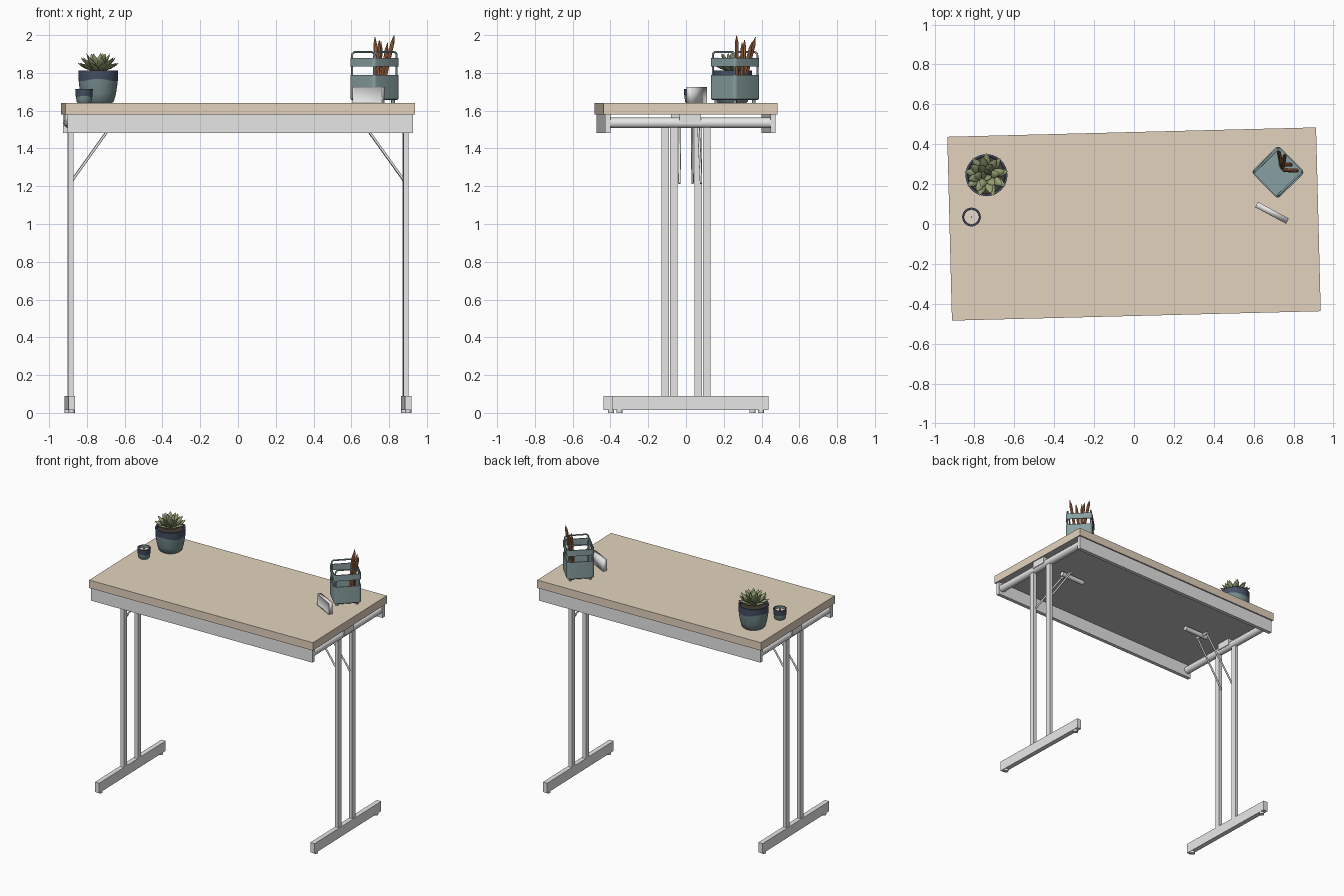
import bpy, bmesh, math
from mathutils import Matrix, Vector

if "Cube" in bpy.data.objects:
    bpy.data.objects.remove(bpy.data.objects["Cube"])

def material(name, r, g, b):
    m = bpy.data.materials.new(name)
    m.diffuse_color = (r, g, b, 1)
    m.use_nodes = True
    m.node_tree.nodes["Principled BSDF"].inputs["Base Color"].default_value = m.diffuse_color
    return m

WOOD = material("beige_wood", .77, .65, .51)
UNDER = material("grey_underside", .55, .55, .55)
METAL = material("light_grey_metal", .80, .80, .80)
TEAL = material("teal_holder", .25, .35, .355)
POT = material("slate_teal_pot", .18, .26, .27)
NAVY = material("navy_glaze", .06, .08, .13)
LEAF = material("leaf_green", .29, .34, .17)
BROWN = material("pencil_brown", .48, .18, .08)
CREAM = material("cream_wax", .80, .70, .60)
SOIL = material("dark_soil", .06, .045, .035)

TURN = Matrix.Rotation(math.radians(1.456), 4, 'Z')   # the desk stands slightly turned
I4 = Matrix.Identity(4)

def add_object(name, mesh, mats, smooth=None):
    ob = bpy.data.objects.new(name, mesh)
    bpy.context.collection.objects.link(ob)
    for m in mats:
        mesh.materials.append(m)
    if smooth:
        bpy.ops.object.select_all(action='DESELECT')
        ob.select_set(True)
        bpy.context.view_layer.objects.active = ob
        bpy.ops.object.shade_smooth_by_angle(angle=math.radians(smooth))
    return ob

def finish(name, bm, mats, smooth=None):
    bmesh.ops.recalc_face_normals(bm, faces=bm.faces)
    me = bpy.data.meshes.new(name)
    bm.to_mesh(me)
    bm.free()
    return add_object(name, me, mats, smooth)

def box(name, x, y, z, mat, xf=TURN):
    """Box from ranges along each axis."""
    bm = bmesh.new()
    c = Vector([(a + b) / 2 for a, b in (x, y, z)])
    s = [abs(b - a) for a, b in (x, y, z)]
    bmesh.ops.create_cube(bm, size=1, matrix=xf @ Matrix.Translation(c) @ Matrix.Diagonal((*s, 1)))
    return finish(name, bm, [mat])

def tube(name, pts, r, mat, xf=TURN, res=3):
    """Round bar along a path."""
    cu = bpy.data.curves.new(name, 'CURVE')
    cu.dimensions, cu.bevel_depth, cu.bevel_resolution, cu.use_fill_caps = '3D', r, res, True
    sp = cu.splines.new('POLY')
    sp.points.add(len(pts) - 1)
    for p, co in zip(sp.points, pts):
        p.co = (*(xf @ Vector(co)), 1)
    tmp = bpy.data.objects.new("tmp", cu)
    bpy.context.collection.objects.link(tmp)
    dg = bpy.context.evaluated_depsgraph_get()
    me = bpy.data.meshes.new_from_object(tmp.evaluated_get(dg))
    bpy.data.objects.remove(tmp)
    me.materials.clear()
    return add_object(name, me, [mat], 40)

def circle(n):
    return [(math.cos(2 * math.pi * i / n), math.sin(2 * math.pi * i / n)) for i in range(n)]

def rounded_square(c, n=5):
    pts = []
    for k in range(4):
        for i in range(n):
            a = math.pi / 2 * (k + i / (n - 1))
            q = math.pi / 2 * (k + .5)
            pts.append((math.copysign(1 - c, math.cos(q)) + c * math.cos(a),
                        math.copysign(1 - c, math.sin(q)) + c * math.sin(a)))
    return pts

def loft(name, outline, rings, mats, xf, closed=False, smooth=40):
    """Sweep outline through rings (size, z, material index[, wave])."""
    bm = bmesh.new()
    loops = []
    for r, z, _, *w in rings:
        wave = w[0] if w else 0
        loops.append([bm.verts.new(xf @ Vector((r * px, r * py, z + wave * math.sin(3 * math.atan2(py, px)))))
                      for px, py in outline])
    n = len(outline)
    last = len(rings) if closed else len(rings) - 1
    for j in range(last):
        a, b = loops[j], loops[(j + 1) % len(rings)]
        for i in range(n):
            k = (i + 1) % n
            bm.faces.new((a[i], a[k], b[k], b[i])).material_index = rings[j][2]
    if not closed:
        bm.faces.new(loops[0]).material_index = rings[0][2]
        bm.faces.new(loops[-1]).material_index = rings[-1][2]
    return finish(name, bm, mats, smooth)

# --- Desk top: wood with a grey underside
top = box("desk_top", (-.925, .925), (-.461, .461), (1.58, 1.64), WOOD)
top.data.materials.append(UNDER)
for p in top.data.polygons:
    if p.normal.z < -.5:
        p.material_index = 1

# --- Long aprons front and back
for s, n in ((-1, "front"), (1, "back")):
    box(n + "_apron", (-.915, .915), (s * .451, s * .424), (1.482, 1.58), METAL)

# --- Folding leg frames, one per end
for s, n in ((-1, "left"), (1, "right")):
    tube(n + "_cross_tube", [(s * .885, -.43, 1.535), (s * .885, .43, 1.535)], .028, METAL, res=4)
    box(n + "_tube_clamp", (s * .853, s * .917), (-.057, .057), (1.53, 1.58), METAL)
    box(n + "_foot", (s * .873, s * .909), (-.415, .415), (.015, .09), METAL)
    tube(n + "_slide_rail", [(s * .49, 0, 1.55), (s * .69, 0, 1.55)], .018, METAL)
    tube(n + "_slide_pin", [(s * .65, -.056, 1.55), (s * .65, .056, 1.55)], .01, METAL)
    for t in (-1, 1):
        box(n + "_leg", (s * .873, s * .9), (t * .067, t * .108), (.09, 1.53), METAL)
        tube(n + "_brace", [(s * .885, t * .057, 1.215), (s * .872, t * .057, 1.24),
                            (s * .65, t * .048, 1.55)], .0065, METAL)
        tube(n + "_glide", [(s * .891, t * .375, 0), (s * .891, t * .375, .016)], .017, METAL)

# --- Potted succulent
at = Matrix.Translation((-.74, .245, 0))
loft("plant_pot", circle(40),
     [(.072, 1.64, 0), (.083, 1.65, 0), (.094, 1.69, 0), (.101, 1.735, 0), (.104, 1.762, 1, .006),
      (.105, 1.812, 1), (.094, 1.812, 1), (.092, 1.79, 2)], [POT, NAVY, SOIL], at)
bm = bmesh.new()
shape = [(.0, .4), (.25, .75), (.5, 1), (.72, .82), (.88, .42)]     # along leaf, width
for count, tilt, length, offset, base in ((9, 24, .105, .25, .015), (8, 40, .112, .3, .01),
                                          (6, 58, .11, .1, .006), (3, 76, .10, .5, .004)):
    for i in range(count):
        a = 2 * math.pi * (i + offset) / count
        m = (at @ Matrix.Translation((0, 0, 1.808)) @ Matrix.Rotation(a, 4, 'Z')
             @ Matrix.Translation((base, 0, 0)) @ Matrix.Rotation(-math.radians(tilt), 4, 'Y'))
        loops = [[bm.verts.new(m @ Vector((length * t, .021 * w * cy, .009 * w * cz)))
                  for cy, cz in circle(8)] for t, w in shape]
        tip = bm.verts.new(m @ Vector((length, 0, .003)))
        for p, q in zip(loops, loops[1:]):
            for k in range(8):
                bm.faces.new((p[k], p[k - 1], q[k - 1], q[k]))
        for k in range(8):
            bm.faces.new((loops[-1][k], loops[-1][k - 1], tip))
        bm.faces.new(loops[0])
finish("succulent_leaves", bm, [LEAF], 50)

# --- Small candle pot
at = Matrix.Translation((-.815, .035, 0))
loft("candle_pot", circle(28),
     [(.034, 1.64, 0), (.039, 1.646, 0), (.042, 1.665, 0), (.044, 1.676, 1, .003), (.047, 1.716, 1),
      (.039, 1.716, 0), (.037, 1.70, 2)], [POT, NAVY, CREAM], at)
tube("candle_wick", [(-.815, .035, 1.69), (-.815, .035, 1.715)], .003, SOIL, I4)

# --- Small card block with a recessed front, softly shaded
at = Matrix.Translation((.692, .056, 0)) @ Matrix.Rotation(math.radians(-28), 4, 'Z')
card = box("card_block", (-.088, .088), (-.015, .015), (1.64, 1.725), METAL, at)
bm = bmesh.new()
bm.from_mesh(card.data)
front = [f for f in bm.faces if (at.to_3x3().inverted() @ f.normal).y < -.8]
bmesh.ops.inset_region(bm, faces=front, thickness=.009, depth=-.006)
for f in bm.faces:
    f.smooth = True
bm.to_mesh(card.data)
bm.free()

# --- Pencil holder: open box, upper band, wire loops, feet
at = Matrix.Translation((.722, .26, 0)) @ Matrix.Rotation(math.radians(44.5), 4, 'Z')
sq = rounded_square(.2)
H = .0955
loft("holder_box", sq, [(H - .006, 1.656, 0), (H, 1.662, 0), (H, 1.788, 0), (H - .006, 1.788, 0),
                        (H - .006, 1.668, 0)], [TEAL], at)
loft("holder_band", sq, [(H, 1.833, 0), (H, 1.878, 0), (H - .006, 1.878, 0), (H - .006, 1.833, 0)],
     [TEAL], at, closed=True)
for s in (-1, 1):
    e, y = H - .012, s * (H - .012)
    arc = [(e - .02 + .02 * math.cos(a), y, 1.89 + .02 * math.sin(a))
           for a in [math.pi / 2 * i / 4 for i in range(5)]]
    path = [(e, y, 1.67)] + arc + [(-x, yy, z) for x, yy, z in reversed(arc)] + [(-e, y, 1.67)]
    tube("holder_wire", path, .0055, TEAL, at)
    for t in (-1, 1):
        tube("holder_foot", [(t * .07, s * .07, 1.64), (t * .07, s * .07, 1.66)], .01, TEAL, at)

# --- Pencils: base and tip positions
for bx, by, tx, ty, tz in ((.74, .29, .725, .368, 1.99), (.745, .28, .757, .35, 1.965),
                           (.735, .30, .748, .31, 1.975), (.755, .27, .826, .268, 1.998),
                           (.75, .30, .792, .297, 1.96)):
    b, t = Vector((bx, by, 1.672)), Vector((tx, ty, tz))
    m = Matrix.Translation(b) @ (t - b).to_track_quat('Z', 'Y').to_matrix().to_4x4()
    L = (t - b).length
    loft("pencil", circle(8), [(.010, 0, 0), (.010, L - .04, 0), (.0015, L, 0)], [BROWN], m)
